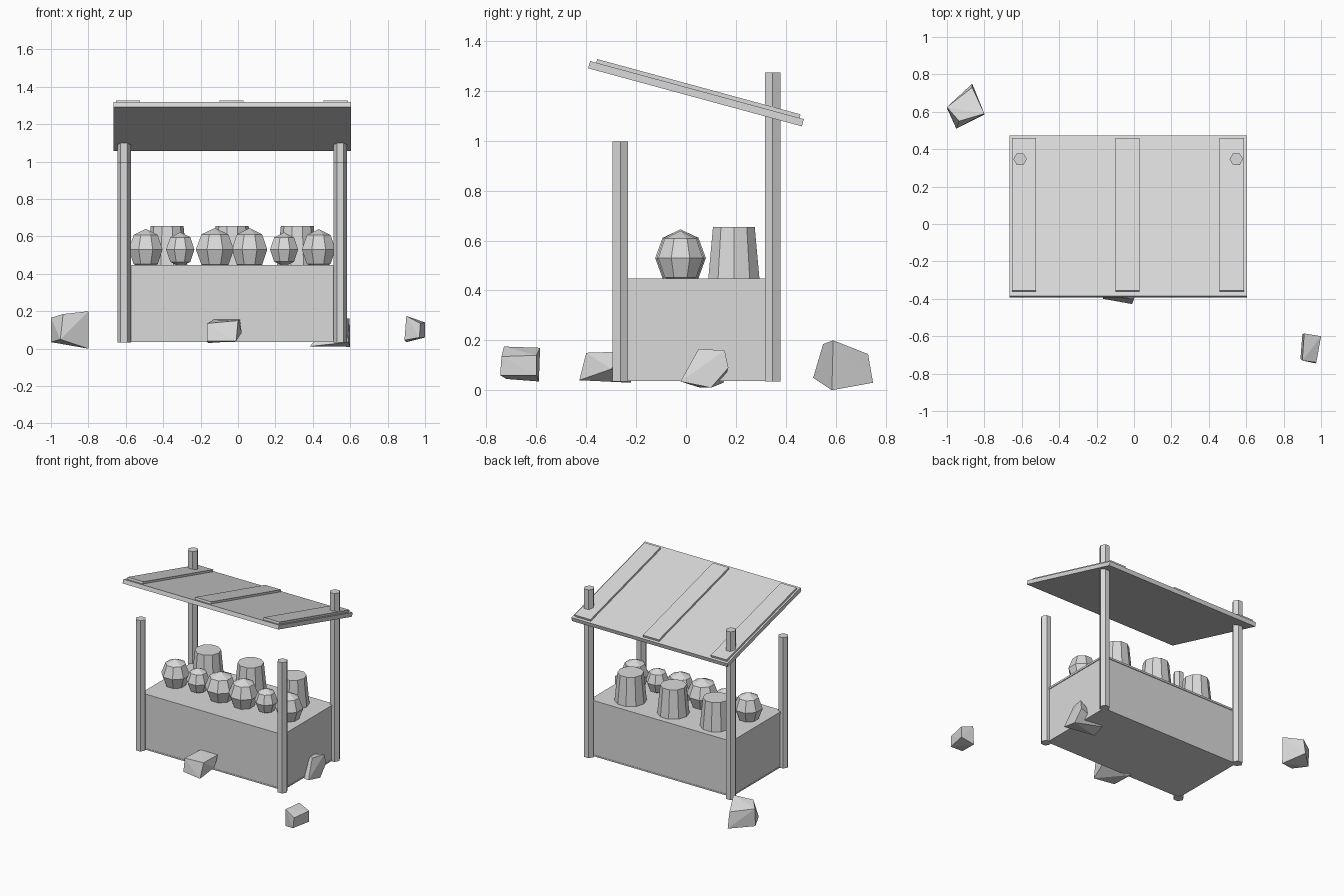
import bpy, bmesh, math
from mathutils import Matrix, Vector

if "Cube" in bpy.data.objects:
    bpy.data.objects.remove(bpy.data.objects["Cube"])

CX, CY = -0.031, 0.042          # centre of the stall itself
FLOOR = 0.034                   # underside of the stall

grey = bpy.data.materials.new("plain_grey")
grey.diffuse_color = (0.7, 0.7, 0.7, 1)
grey.use_nodes = True
grey.node_tree.nodes["Principled BSDF"].inputs["Base Color"].default_value = grey.diffuse_color


def add(name, bm):
    bmesh.ops.recalc_face_normals(bm, faces=bm.faces)
    me = bpy.data.meshes.new(name)
    bm.to_mesh(me)
    bm.free()
    me.materials.append(grey)
    ob = bpy.data.objects.new(name, me)
    bpy.context.collection.objects.link(ob)
    return ob


def box(name, centre, size, frame=Matrix()):
    bm = bmesh.new()
    m = frame @ Matrix.Translation(centre) @ Matrix.Diagonal((*size, 1))
    bmesh.ops.create_cube(bm, size=1, matrix=m)
    return add(name, bm)


def prism(name, x, y, z0, z1, r0, r1, sides, turn):
    bm = bmesh.new()
    m = Matrix.Translation((x, y, (z0 + z1) / 2)) @ Matrix.Rotation(turn, 4, 'Z')
    bmesh.ops.create_cone(bm, cap_ends=True, segments=sides, radius1=r0,
                          radius2=r1, depth=z1 - z0, matrix=m)
    return add(name, bm)


def rock(name, points):
    bm = bmesh.new()
    for p in points:
        bm.verts.new(p)
    res = bmesh.ops.convex_hull(bm, input=bm.verts)
    junk = {v for v in res["geom_interior"] if isinstance(v, bmesh.types.BMVert)}
    bmesh.ops.delete(bm, geom=list(junk), context='VERTS')
    return add(name, bm)


# counter: body, thin base board and thin top board
box("counter_body", (CX, CY, 0.24), (1.146, 0.586, 0.396))
box("counter_base", (CX, CY, 0.041), (1.15, 0.59, 0.010))
box("counter_top", (CX, CY, 0.441), (1.156, 0.596, 0.014))

# four hexagonal posts, the back pair taller and running through the roof
for side, sx in (("left", -1), ("right", 1)):
    for end, sy, top in (("front", -1, 0.998), ("back", 1, 1.274)):
        prism(f"{end}_{side}_post", CX + sx * 0.578, CY + sy * 0.305,
              FLOOR, top, 0.036, 0.036, 6, math.pi / 2)

# sloping roof with three battens
slope = Matrix.Translation((CX, 0.040, 1.189)) @ Matrix.Rotation(math.radians(-15.2), 4, 'X')
box("roof_board", (0, 0, 0), (1.27, 0.888, 0.030), slope)
for i, x in enumerate((-0.557, -0.004, 0.553)):
    box(f"roof_batten_{i + 1}", (x, 0.004, 0.0225), (0.13, 0.845, 0.015), slope)

# row of tapered tubs at the back of the counter
for i in range(3):
    prism(f"tub_{i + 1}", CX + (i - 1) * 0.348, 0.192, 0.446, 0.655,
          0.108, 0.088, 10, math.pi / 2)

# row of round goods at the front of the counter
for i, r in enumerate((0.098, 0.082, 0.110, 0.103, 0.081, 0.097)):
    bm = bmesh.new()
    m = (Matrix.Translation((CX + (i - 2.5) * 0.185, -0.022, 0.53))
         @ Matrix.Rotation(math.pi / 8, 4, 'Z')
         @ Matrix.Diagonal((r, r, min(r * 1.13, 0.115), 1)))
    bmesh.ops.create_uvsphere(bm, u_segments=8, v_segments=4, radius=1, matrix=m)
    add(f"round_goods_{i + 1}", bm)

# loose rocks around the stall
rock("rock_back_left", [
    (-1, .625, .165), (-.935, .55, .185), (-.80, .59, .20), (-.865, .73, .145),
    (-1, .62, .035), (-.95, .51, .05), (-.80, .585, 0), (-.865, .75, .03)])
rock("rock_front_right", [
    (.91, -.585, .17), (.90, -.73, .175), (1.0, -.60, .14), (.975, -.74, .135),
    (.90, -.59, .035), (.89, -.72, .045), (1.0, -.60, .06), (.97, -.745, .06)])
rock("rock_front", [
    (-.13, -.25, .155), (.01, -.25, .155), (0, -.40, .15), (-.165, -.385, .135),
    (-.165, -.40, .04), (-.01, -.428, .04), (.02, -.30, .085), (-.16, -.22, .03)])
rock("rock_right", [
    (.57, .05, .165), (.595, .155, .16), (.50, .10, .16), (.60, .17, .09),
    (.59, -.022, .035), (.60, .10, .01), (.385, .05, .012), (.40, .15, .03)])
